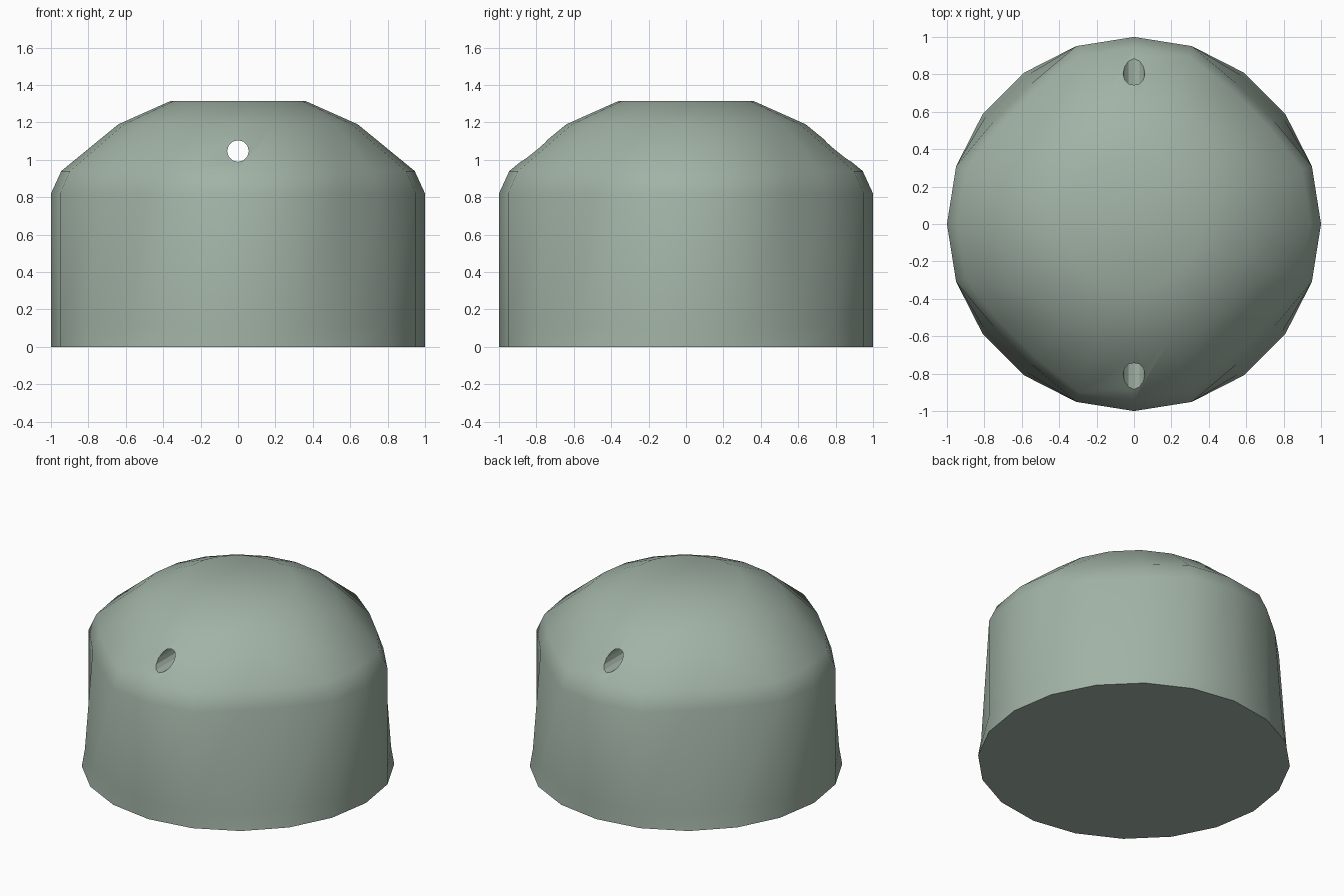
import bpy, bmesh, math

if "Cube" in bpy.data.objects:
    bpy.data.objects.remove(bpy.data.objects["Cube"])

SIDES = 20
# ring height, radius, pull-in of the two vertices on each diagonal
RINGS = [(0.0, 1.0, 1.0), (0.12, 1.0, 0.98), (0.82, 1.0, 0.93),
         (0.94, 0.945, 0.94), (1.19, 0.64, 1.0), (1.315, 0.36, 1.0)]

# domed body: stacked 20-sided rings, diagonals slightly flattened
bm = bmesh.new()
loops = []
for z, r, pull in RINGS:
    loop = []
    for i in range(SIDES):
        a = 2 * math.pi * i / SIDES
        k = r * (pull if i % 5 in (2, 3) else 1.0)
        loop.append(bm.verts.new((k * math.cos(a), k * math.sin(a), z)))
    loops.append(loop)
for lo, hi in zip(loops, loops[1:]):
    for i in range(SIDES):
        j = (i + 1) % SIDES
        bm.faces.new((lo[i], lo[j], hi[j], hi[i]))
bm.faces.new(loops[0][::-1])
bm.faces.new(loops[-1])
bmesh.ops.recalc_face_normals(bm, faces=bm.faces[:])
mesh = bpy.data.meshes.new("domed_body")
bm.to_mesh(mesh)
bm.free()
body = bpy.data.objects.new("domed_body", mesh)
bpy.context.collection.objects.link(body)

# muted green-grey finish
mat = bpy.data.materials.new("sage_grey")
mat.diffuse_color = (0.36, 0.45, 0.38, 1)
mat.use_nodes = True
mat.node_tree.nodes["Principled BSDF"].inputs["Base Color"].default_value = mat.diffuse_color
mesh.materials.append(mat)

# cord hole: rounded tunnel running front to back
bpy.ops.mesh.primitive_cylinder_add(vertices=12, radius=0.058, depth=2.4,
                                    location=(0, 0, 1.047),
                                    rotation=(math.pi / 2, 0, 0))
cutter = bpy.context.object
cutter.name = "hole_cutter"
cutter.data.materials.append(mat)
cut = body.modifiers.new("cord_hole", 'BOOLEAN')
cut.operation = 'DIFFERENCE'
cut.solver = 'EXACT'
cut.object = cutter
bpy.ops.object.select_all(action='DESELECT')
body.select_set(True)
bpy.context.view_layer.objects.active = body
bpy.ops.object.modifier_apply(modifier=cut.name)
bpy.data.objects.remove(cutter)

# smooth shading with the hole rim, base and top kept crisp
bpy.ops.object.shade_smooth_by_angle(angle=math.radians(28))
